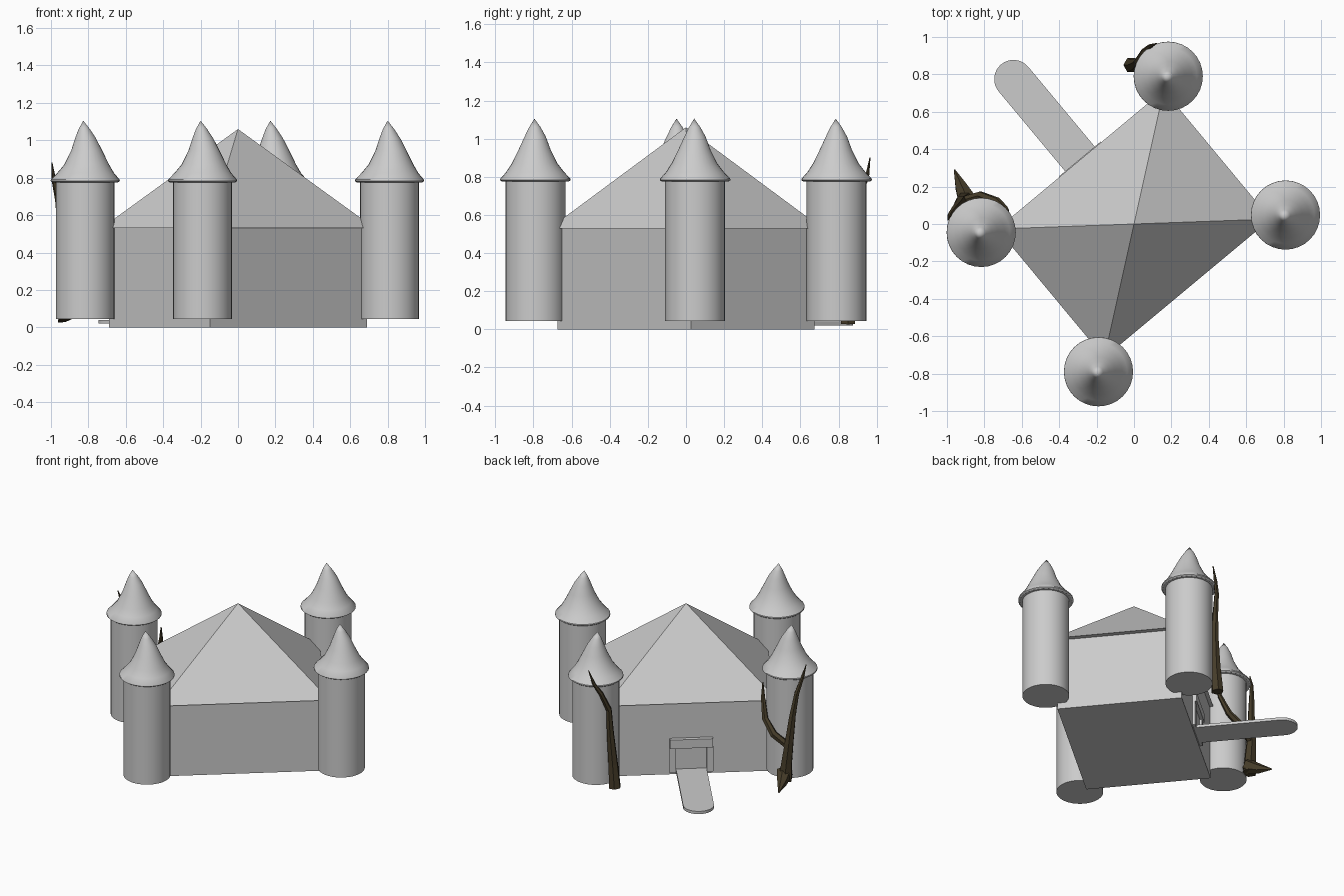
import bpy, bmesh, math
from mathutils import Vector, Matrix

if "Cube" in bpy.data.objects:
    bpy.data.objects.remove(bpy.data.objects["Cube"])


def material(name, rgb):
    m = bpy.data.materials.new(name)
    m.use_nodes = True
    m.diffuse_color = (*rgb, 1)
    m.node_tree.nodes["Principled BSDF"].inputs["Base Color"].default_value = (*rgb, 1)
    return m


STONE = material("pale grey stone", (0.6, 0.6, 0.6))
BARK = material("dark brown bark", (0.06, 0.045, 0.022))


def add(name, bm, mat, smooth=False):
    bmesh.ops.recalc_face_normals(bm, faces=bm.faces)
    mesh = bpy.data.meshes.new(name)
    bm.to_mesh(mesh)
    bm.free()
    mesh.materials.append(mat)
    ob = bpy.data.objects.new(name, mesh)
    bpy.context.collection.objects.link(ob)
    if smooth:
        bpy.ops.object.select_all(action="DESELECT")
        ob.select_set(True)
        bpy.context.view_layer.objects.active = ob
        bpy.ops.object.shade_smooth_by_angle(angle=math.radians(35))
    return ob


def lathe(name, centre, rings, sides=32):
    """Rings are (radius, height, sideways shift); a zero radius makes a tip."""
    bm = bmesh.new()
    loops = []
    for r, z, shift in rings:
        c = Vector((centre[0] + shift, centre[1] - abs(shift) * 0.5, z))
        count = sides if r else 1
        loops.append([bm.verts.new(c + Vector((r * math.cos(a), r * math.sin(a), 0)))
                      for a in (math.tau * i / sides for i in range(count))])
    bm.faces.new(loops[0][::-1])
    for low, high in zip(loops, loops[1:]):
        for i in range(sides):
            j = (i + 1) % sides
            if len(high) == 1:
                bm.faces.new((low[i], low[j], high[0]))
            else:
                bm.faces.new((low[i], low[j], high[j], high[i]))
    if len(loops[-1]) > 1:
        bm.faces.new(loops[-1])
    return add(name, bm, STONE, True)


def prism(name, outline, z0, z1, mat=STONE):
    bm = bmesh.new()
    base = bm.faces.new([bm.verts.new((x, y, z0)) for x, y in outline])
    top = bmesh.ops.extrude_face_region(bm, geom=[base])
    verts = [v for v in top["geom"] if isinstance(v, bmesh.types.BMVert)]
    bmesh.ops.translate(bm, verts=verts, vec=(0, 0, z1 - z0))
    return add(name, bm, mat)


# Keep: a turned rectangle with an overhanging pyramid roof
SIDE, BACK = Vector((0.69, 0.025)), Vector((0.15, 0.675))
corners = [SIDE, BACK, -SIDE, -BACK]
prism("keep_walls", corners, 0, 0.53)

bm = bmesh.new()
eaves = [bm.verts.new((c.x * 1.06, c.y * 1.06, 0.53)) for c in corners]
tip = bm.verts.new((0, 0, 1.06))
bm.faces.new(eaves[::-1])
for i in range(4):
    bm.faces.new((eaves[i], eaves[(i + 1) % 4], tip))
add("keep_roof", bm, STONE)

# Corner towers with bell-shaped, slightly leaning roofs
towers = {"right": (0.81, 0.048), "back": (0.183, 0.79),
          "left": (-0.817, -0.045), "front": (-0.19, -0.79)}
ROOF = [(0.175, 0.775, 0), (0.185, 0.782, 0), (0.184, 0.79, 0), (0.152, 0.825, 0.002),
        (0.12, 0.87, 0.008), (0.083, 0.945, 0.008), (0.056, 1.01, 0.002),
        (0.03, 1.06, -0.005), (0, 1.105, -0.01)]
for label, c in towers.items():
    lathe(label + "_tower", c, [(0.157, 0.045, 0), (0.157, 0.782, 0)])
    lathe(label + "_tower_roof", c, ROOF)

# Gate frame and bridge, laid out along the back-left wall
wall_mid = (BACK - SIDE) / 2
along = (BACK + SIDE).normalized()
out = Vector((-along.y, along.x))


def on_wall(a, d):
    return wall_mid + along * a + out * d


def wall_block(name, a0, a1, depth, z0, z1):
    prism(name, [on_wall(a0, -0.02), on_wall(a1, -0.02),
                 on_wall(a1, depth), on_wall(a0, depth)], z0, z1)


wall_block("gate_lintel", -0.145, 0.145, 0.03, 0.2, 0.265)
for s, label in ((-1, "left"), (1, "right")):
    wall_block(label + "_gate_post", s * 0.125 - 0.022, s * 0.125 + 0.022, 0.02, 0.02, 0.2)
wall_block("gate_door", -0.1, 0.1, 0.006, 0.02, 0.2)

LENGTH, HALF = 0.585, 0.103
arc = [on_wall(HALF * math.cos(t), LENGTH + HALF * math.sin(t))
       for t in (math.pi * i / 16 for i in range(17))]
prism("bridge", [on_wall(-HALF, -0.02), on_wall(HALF, -0.02)] + arc, 0.02, 0.04)


# Climbing vines: tapered stems of a few sides
def vine(name, points, sides=6):
    bm = bmesh.new()
    pts = [Vector(p[:3]) for p in points]
    loops = []
    for i, (p, spec) in enumerate(zip(pts, points)):
        d = (pts[min(i + 1, len(pts) - 1)] - pts[max(i - 1, 0)]).normalized()
        turn = Vector((0, 0, 1)).rotation_difference(d).to_matrix()
        loops.append([bm.verts.new(p + turn @ Vector((math.cos(a), math.sin(a), 0)) * spec[3])
                      for a in (math.tau * k / sides for k in range(sides))])
    bm.faces.new(loops[0][::-1])
    bm.faces.new(loops[-1])
    for low, high in zip(loops, loops[1:]):
        for i in range(sides):
            j = (i + 1) % sides
            bm.faces.new((low[i], low[j], high[j], high[i]))
    add(name, bm, BARK)


vine("back_vine", [(-0.015, 0.85, 0.03, 0.042), (0.0, 0.85, 0.2, 0.035),
                   (0.015, 0.86, 0.42, 0.026), (0.02, 0.87, 0.6, 0.02),
                   (0.05, 0.92, 0.73, 0.016), (0.085, 0.95, 0.8, 0.012),
                   (0.12, 0.965, 0.9, 0.003)])
vine("left_vine", [(-0.9, 0.13, 0.05, 0.05), (-0.91, 0.125, 0.18, 0.04),
                   (-0.925, 0.12, 0.32, 0.033), (-0.94, 0.1, 0.52, 0.024),
                   (-0.96, 0.08, 0.68, 0.018), (-0.985, 0.05, 0.79, 0.012),
                   (-0.995, 0.02, 0.88, 0.003)])
vine("left_vine_branch", [(-0.92, 0.12, 0.3, 0.025), (-0.82, 0.15, 0.37, 0.026),
                          (-0.73, 0.12, 0.45, 0.022), (-0.685, 0.08, 0.58, 0.015),
                          (-0.67, 0.06, 0.68, 0.004)])
vine("left_vine_root", [(-0.89, 0.12, 0.1, 0.055), (-0.925, 0.2, 0.06, 0.035),
                        (-0.96, 0.29, 0.03, 0.004)])
